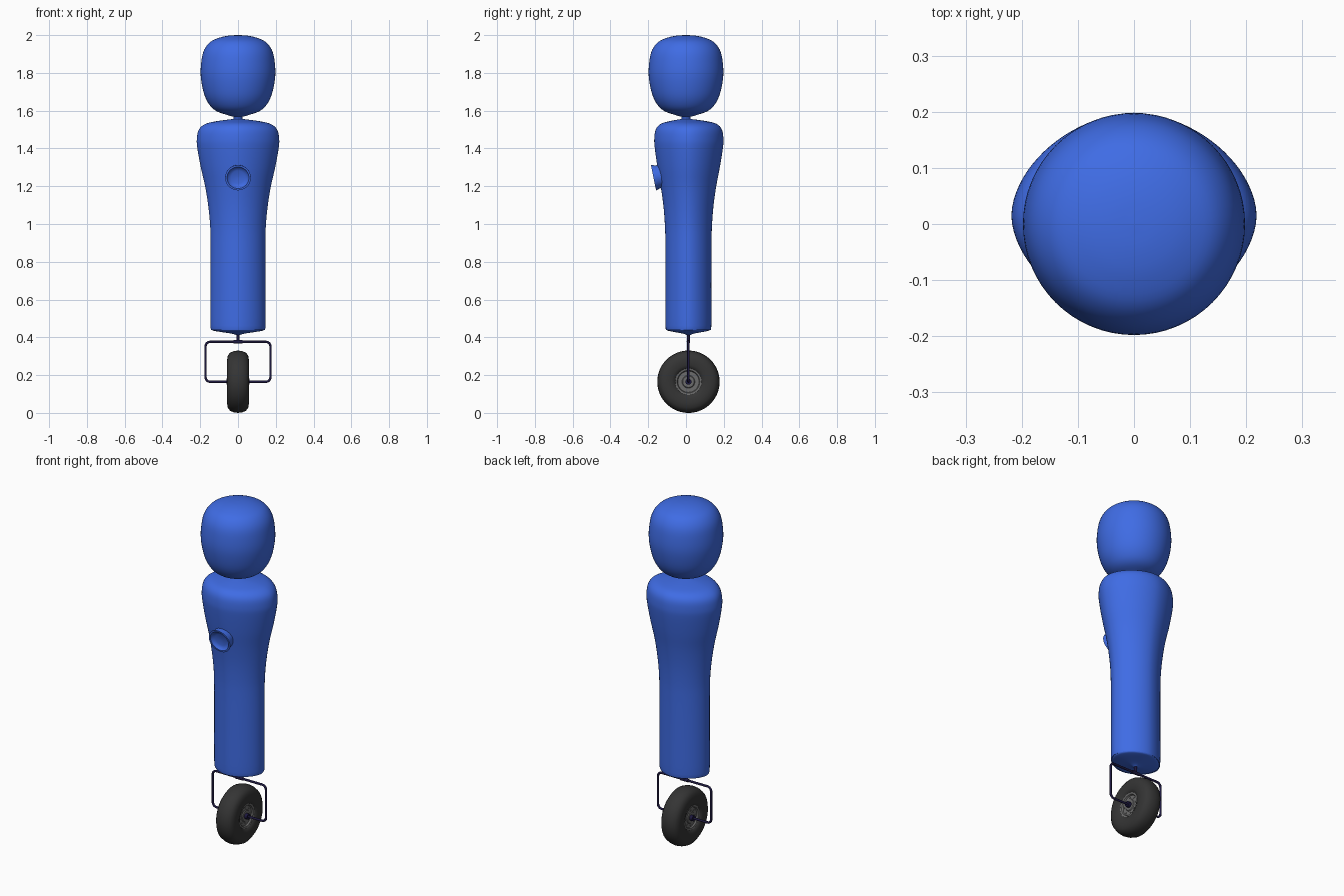
import bpy, bmesh, math
from mathutils import Matrix, Vector

if "Cube" in bpy.data.objects:
    bpy.data.objects.remove(bpy.data.objects["Cube"])


def material(name, rgb):
    m = bpy.data.materials.new(name)
    m.diffuse_color = (*rgb, 1)
    m.use_nodes = True
    m.node_tree.nodes["Principled BSDF"].inputs["Base Color"].default_value = m.diffuse_color
    return m


BLUE = material("blue", (0.05, 0.15, 0.78))
NAVY = material("dark navy", (0.012, 0.009, 0.05))
RUBBER = material("dark rubber", (0.035, 0.035, 0.035))
GREY = material("hub grey", (0.15, 0.15, 0.15))


def smooth_path(pts, steps):
    """Catmull-Rom resampling of a list of equal-length tuples."""
    p = [Vector(q) for q in pts]
    p = [p[0]] + p + [p[-1]]
    out = []
    for i in range(1, len(p) - 2):
        a, b, c, d = p[i - 1:i + 3]
        for k in range(steps):
            t = k / steps
            out.append(0.5 * (2 * b + (c - a) * t + (2 * a - 5 * b + 4 * c - d) * t * t
                              + (3 * b - a - 3 * c + d) * t ** 3))
    return out + [p[-1]]


def loft(name, rings, mat, seg=64, power=2.0, steps=1, matrix=None, closed=False, angle=40):
    """Stack of (z, half_x, half_y, centre_y) superellipse rings."""
    if steps > 1:
        rings = smooth_path(rings, steps)
    bm = bmesh.new()
    loops = []
    for z, a, b, yc in rings:
        loop = []
        for i in range(seg):
            t = 2 * math.pi * i / seg
            c, s = math.cos(t), math.sin(t)
            k = (abs(c) ** power + abs(s) ** power) ** (-1 / power)
            loop.append(bm.verts.new((a * c * k, yc + b * s * k, z)))
        loops.append(loop)
    pairs = list(zip(loops, loops[1:]))
    if closed:
        pairs.append((loops[-1], loops[0]))
    for lo, hi in pairs:
        for i in range(seg):
            j = (i + 1) % seg
            bm.faces.new((lo[i], lo[j], hi[j], hi[i]))
    if not closed:
        bm.faces.new(loops[0][::-1])
        bm.faces.new(loops[-1])
    bmesh.ops.recalc_face_normals(bm, faces=bm.faces)
    me = bpy.data.meshes.new(name)
    bm.to_mesh(me)
    bm.free()
    me.materials.append(mat)
    if matrix:
        me.transform(matrix)
    ob = bpy.data.objects.new(name, me)
    bpy.context.collection.objects.link(ob)
    bpy.ops.object.select_all(action='DESELECT')
    ob.select_set(True)
    bpy.context.view_layer.objects.active = ob
    bpy.ops.object.shade_smooth_by_angle(angle=math.radians(angle))
    return ob


def lathe(name, profile, mat, **kw):
    """Profile of (radius, height) turned about local z."""
    return loft(name, [(z, r, r, 0) for r, z in profile], mat, **kw)


def rod(name, pts, radius, mat):
    """Round wire through points."""
    cu = bpy.data.curves.new(name, 'CURVE')
    cu.dimensions = '3D'
    cu.bevel_depth = radius
    cu.bevel_resolution = 3
    cu.use_fill_caps = True
    sp = cu.splines.new('POLY')
    sp.points.add(len(pts) - 1)
    for q, p in zip(sp.points, pts):
        q.co = (*p, 1)
    cu.materials.append(mat)
    ob = bpy.data.objects.new(name, cu)
    bpy.context.collection.objects.link(ob)
    bpy.ops.object.select_all(action='DESELECT')
    ob.select_set(True)
    bpy.context.view_layer.objects.active = ob
    bpy.ops.object.convert(target='MESH')


# Head: rounded barrel that tapers to the neck
lathe("head", [(0.022, 1.567), (0.06, 1.578), (0.115, 1.598), (0.152, 1.632), (0.18, 1.69),
               (0.197, 1.78), (0.194, 1.86), (0.18, 1.92), (0.148, 1.963), (0.1, 1.986),
               (0.05, 1.997), (0.002, 2.0)], BLUE, steps=4)
lathe("neck", [(0.024, 1.54), (0.024, 1.58)], BLUE, seg=32)

# Body: broad shoulders narrowing to a straight lower trunk
loft("body", [
    (0.412, 0.01, 0.01, 0.013), (0.42, 0.035, 0.03, 0.013), (0.433, 0.12, 0.1, 0.013),
    (0.441, 0.138, 0.115, 0.013), (0.462, 0.145, 0.121, 0.013), (0.68, 0.145, 0.121, 0.013),
    (0.9, 0.145, 0.122, 0.013), (1.0, 0.148, 0.125, 0.013), (1.1, 0.158, 0.133, 0.013),
    (1.2, 0.174, 0.147, 0.013), (1.3, 0.197, 0.165, 0.014), (1.4, 0.215, 0.18, 0.015),
    (1.45, 0.218, 0.183, 0.015), (1.5, 0.207, 0.175, 0.015), (1.53, 0.172, 0.148, 0.014),
    (1.545, 0.11, 0.095, 0.01), (1.556, 0.024, 0.024, 0.0)], BLUE, seg=80, power=1.8, steps=4)

# Chest port: tilted ring with a shallow dish
tilt = Matrix.Translation((0, -0.172, 1.245)) @ Matrix.Rotation(math.radians(101.5), 4, 'X')
lathe("chest_port", [(0.06, -0.05), (0.062, -0.02), (0.068, -0.004), (0.068, 0), (0.058, 0),
                     (0.052, -0.01), (0.035, -0.016), (0.002, -0.018)],
      BLUE, seg=48, matrix=tilt)

# Wheel: tyre, hub and bolts, turned about the x axis
WY, WZ = 0.013, 0.165
axle = Matrix.Translation((0, WY, WZ)) @ Matrix.Rotation(math.pi / 2, 4, 'Y')
half = [(0.066, 0.04), (0.072, 0.05), (0.088, 0.056), (0.115, 0.058), (0.138, 0.054),
        (0.154, 0.042), (0.162, 0.022)]
lathe("tyre", half + [(0.165, 0)] + [(r, -x) for r, x in half[::-1]], RUBBER,
      seg=72, matrix=axle, closed=True, angle=50)
face = [(0.002, 0.042), (0.03, 0.042), (0.034, 0.038), (0.056, 0.038), (0.06, 0.046), (0.07, 0.048)]
lathe("hub", face + [(r, -x) for r, x in face[::-1]], GREY, seg=48, matrix=axle)
for i in range(8):
    t = 2 * math.pi * i / 8
    spot = axle @ Matrix.Translation((0.045 * math.cos(t), 0.045 * math.sin(t), 0))
    lathe("hub_bolt", [(0.004, -0.041), (0.004, 0.041)], GREY, seg=8, matrix=spot)

# Axle collars and wire fork with rounded corners
lathe("axle_collar", [(0.016, -0.06), (0.016, 0.06)], NAVY, seg=24, matrix=axle)
FX, FT, CR = 0.172, 0.376, 0.024
path = [(0, WZ)]
for cz, start in ((WZ + CR, -90), (FT - CR, 0)):
    for k in range(7):
        t = math.radians(start + 15 * k)
        path.append((FX - CR + CR * math.cos(t), cz + CR * math.sin(t)))
path.append((0, FT))
for side, s in (("right", 1), ("left", -1)):
    rod("fork_" + side, [(s * x, WY, z) for x, z in path], 0.0065, NAVY)

# Pivot between fork and body
rod("fork_clamp", [(-0.025, WY, FT), (0.025, WY, FT)], 0.0095, NAVY)
rod("pivot_post", [(0, WY, FT), (0, WY, 0.425)], 0.0085, NAVY)
